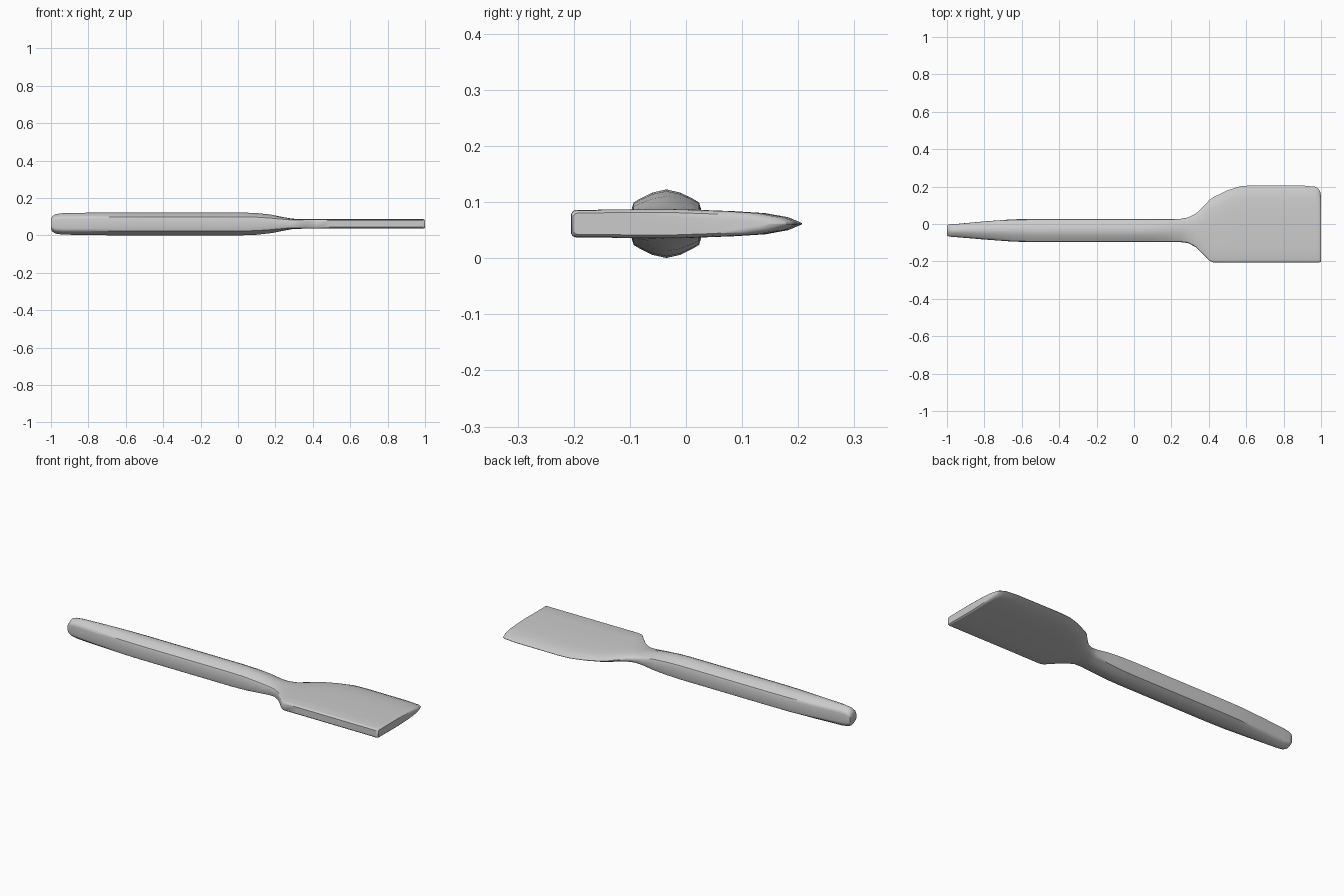
import bpy
import bmesh

MID_Z = 0.0615

# Half cross-sections: (position across the width, share of the half height)
HANDLE = [(0, .42), (.03, .62), (.12, .73), (.3, .91), (.5, 1), (.7, .91), (.88, .73), (.97, .62), (1, .42)]
BLADE = [(0, .7), (.012, .9), (.03, .97), (.2, .98), (.5, 1), (.7, .88), (.84, .74), (.94, .45), (1, .04)]

# Stations along the length: x, low y, high y, half height
STATIONS = [
    (-1.0, -.062, -.008, .028), (-.992, -.066, -.003, .042),
    (-.975, -.069, -.001, .052), (-.94, -.071, .001, .057),
    (-.8, -.083, .014, .060), (-.65, -.094, .025, .061),
    (-.54, -.097, .027, .061), (.02, -.097, .027, .061),
    (.1, -.097, .027, .058), (.18, -.097, .027, .049),
    (.25, -.097, .028, .035), (.29, -.102, .035, .028),
    (.33, -.124, .055, .026), (.37, -.162, .093, .0255),
    (.405, -.198, .130, .0255), (.425, -.205, .144, .0255),
    (.5, -.205, .180, .0255), (.57, -.205, .202, .0255),
    (.64, -.205, .207, .0255), (.9, -.205, .206, .0255),
    (.97, -.205, .199, .0255), (.988, -.205, .188, .0255),
    (.996, -.204, .170, .024), (1.0, -.201, .150, .020),
]


def section(x, y0, y1, h):
    """Closed ring blending from the handle shape into the blade shape."""
    w = min(max((x - .18) / .24, 0), 1)
    w = w * w * (3 - 2 * w)
    half = []
    for (ta, za), (tb, zb) in zip(HANDLE, BLADE):
        t = ta + (tb - ta) * w
        z = za + (zb - za) * w
        half.append((y0 + (y1 - y0) * t, z * h))
    ring = [(x, y, MID_Z + z) for y, z in half]
    return ring + [(x, y, MID_Z - z) for y, z in reversed(half)]


# One-piece spatula: rings lofted along x and capped
bm = bmesh.new()
rings = [[bm.verts.new(p) for p in section(*s)] for s in STATIONS]
n = len(rings[0])
for a, b in zip(rings, rings[1:]):
    for i in range(n):
        j = (i + 1) % n
        bm.faces.new((a[i], a[j], b[j], b[i]))
bm.faces.new(rings[0])
bm.faces.new(rings[-1])
bmesh.ops.recalc_face_normals(bm, faces=bm.faces)

mesh = bpy.data.meshes.new("spatula")
bm.to_mesh(mesh)
bm.free()
obj = bpy.data.objects.new("spatula", mesh)
bpy.context.collection.objects.link(obj)

# Smooth surface with crisp blade and end edges
bpy.context.view_layer.objects.active = obj
obj.select_set(True)
bpy.ops.object.shade_smooth_by_angle(angle=0.7)
